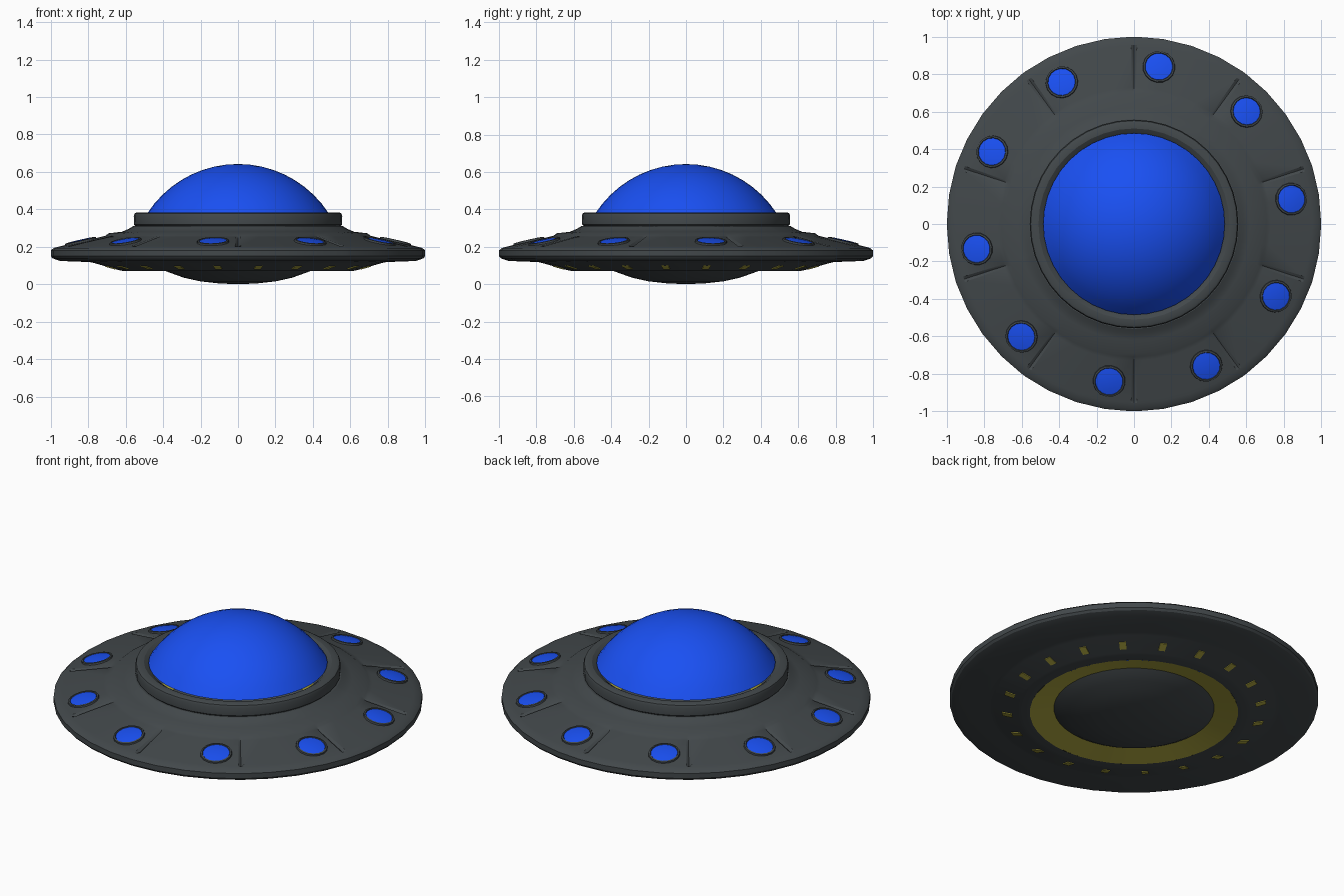
import bpy, bmesh
from math import radians, cos, sin, pi, asin
from mathutils import Matrix

if "Cube" in bpy.data.objects:
    bpy.data.objects.remove(bpy.data.objects["Cube"])


def material(name, rgb):
    m = bpy.data.materials.new(name)
    m.diffuse_color = (*rgb, 1)
    m.use_nodes = True
    m.node_tree.nodes["Principled BSDF"].inputs["Base Color"].default_value = m.diffuse_color
    return m


GREY = material("dark_metal", (0.055, 0.065, 0.07))
BLUE = material("blue_glass", (0.01, 0.08, 0.9))
YELLOW = material("yellow_light", (0.42, 0.38, 0.05))


def finish(name, bm, mat, angle=30):
    mesh = bpy.data.meshes.new(name)
    bm.to_mesh(mesh)
    bm.free()
    obj = bpy.data.objects.new(name, mesh)
    bpy.context.collection.objects.link(obj)
    mesh.materials.append(mat)
    bpy.ops.object.select_all(action='DESELECT')
    obj.select_set(True)
    bpy.context.view_layer.objects.active = obj
    bpy.ops.object.shade_smooth_by_angle(angle=radians(angle))
    return obj


def spin(bm, profile, angles, drop=None):
    """Revolve (r, z) points listed from the bottom, outwards, then up."""
    rows = []
    for r, z in profile:
        rows.append([bm.verts.new((r * cos(radians(a)), r * sin(radians(a)),
                                   z - (drop(r, z, a) if drop else 0))) for a in angles])
    n = len(angles)
    for lo, hi in zip(rows, rows[1:]):
        for j in range(n):
            k = (j + 1) % n
            bm.faces.new((lo[j], lo[k], hi[k], hi[j]))
    bmesh.ops.remove_doubles(bm, verts=bm.verts, dist=1e-5)


def lathe(name, profile, mat, angles, drop=None, angle=30):
    bm = bmesh.new()
    spin(bm, profile, angles, drop)
    return finish(name, bm, mat, angle)


ROUND = [9 * i for i in range(40)]
SEAMS = [18 + 36 * i for i in range(10)]

# Saucer hull with ten shallow radial panel seams on the upper face
hull_angles = sorted(ROUND + [s + d for s in SEAMS for d in (-0.9, 0.9)])


def seam_drop(r, z, a):
    return 0.012 if a in SEAMS and z > 0.195 and 0.72 < r < 0.95 else 0


lathe("saucer_hull",
      [(0.565, 0.07), (0.61, 0.07), (0.635, 0.075), (0.765, 0.112), (0.79, 0.118),
       (0.95, 0.124), (0.99, 0.138), (1.0, 0.15), (1.0, 0.18), (0.985, 0.193),
       (0.955, 0.201), (0.94, 0.205), (0.73, 0.253), (0.71, 0.258), (0.69, 0.272),
       (0.62, 0.28), (0.585, 0.295), (0.56, 0.31), (0.5, 0.31)],
      GREY, hull_angles, seam_drop)

# Recessed yellow ring and rounded belly underneath
lathe("belly_light_ring", [(0.435, 0.095), (0.565, 0.07)], YELLOW, ROUND)
lathe("belly_bowl",
      [(0, 0), (0.1, 0.004), (0.2, 0.015), (0.29, 0.035), (0.36, 0.06), (0.40, 0.075), (0.435, 0.095)],
      GREY, ROUND)

# Collar holding the dome
lathe("dome_collar",
      [(0.5, 0.305), (0.545, 0.308), (0.555, 0.318), (0.557, 0.365), (0.552, 0.378),
       (0.54, 0.384), (0.51, 0.384), (0.495, 0.375), (0.475, 0.36)],
      GREY, ROUND)

# Glass dome, a spherical cap
base_r, base_z, height = 0.485, 0.378, 0.264
R = (base_r ** 2 + height ** 2) / (2 * height)
half = asin(base_r / R)
cap = [(R * sin(half * (1 - i / 9)), base_z + height - R + R * cos(half * (1 - i / 9)))
       for i in range(10)]
cap[-1] = (0, base_z + height)
lathe("glass_dome", cap, BLUE, ROUND)


def placed(profile, count, offset, r, z, tilt, bm):
    """Revolve a small profile and repeat it around the hull, tilted to the slope."""
    for i in range(count):
        part = bmesh.new()
        spin(part, profile, [22.5 * j for j in range(16)])
        m = (Matrix.Rotation(radians(offset + 360 / count * i), 4, 'Z')
             @ Matrix.Translation((r, 0, z)) @ Matrix.Rotation(tilt, 4, 'Y'))
        part.transform(m)
        tmp = bpy.data.meshes.new("tmp")
        part.to_mesh(tmp)
        part.free()
        bm.from_mesh(tmp)
        bpy.data.meshes.remove(tmp)


# Ten round portholes and their frames
for name, prof, mat in (
        ("porthole_glass", [(0.074, -0.005), (0.073, 0.006), (0.045, 0.010), (0, 0.012)], BLUE),
        ("porthole_frames", [(0.088, -0.006), (0.085, 0.008), (0.076, 0.010), (0.072, 0.002)], GREY)):
    bm = bmesh.new()
    placed(prof, 10, 9, 0.85, 0.2256, radians(13), bm)
    finish(name, bm, mat)

# Twenty small lights on the lower slope
bm = bmesh.new()
for i in range(20):
    m = (Matrix.Rotation(radians(9 + 18 * i), 4, 'Z') @ Matrix.Translation((0.69, 0, 0.0905))
         @ Matrix.Rotation(radians(-15.9), 4, 'Y') @ Matrix.Diagonal((0.055, 0.037, 0.008, 1)))
    bmesh.ops.create_cube(bm, size=1, matrix=m)
finish("underside_lights", bm, YELLOW)
